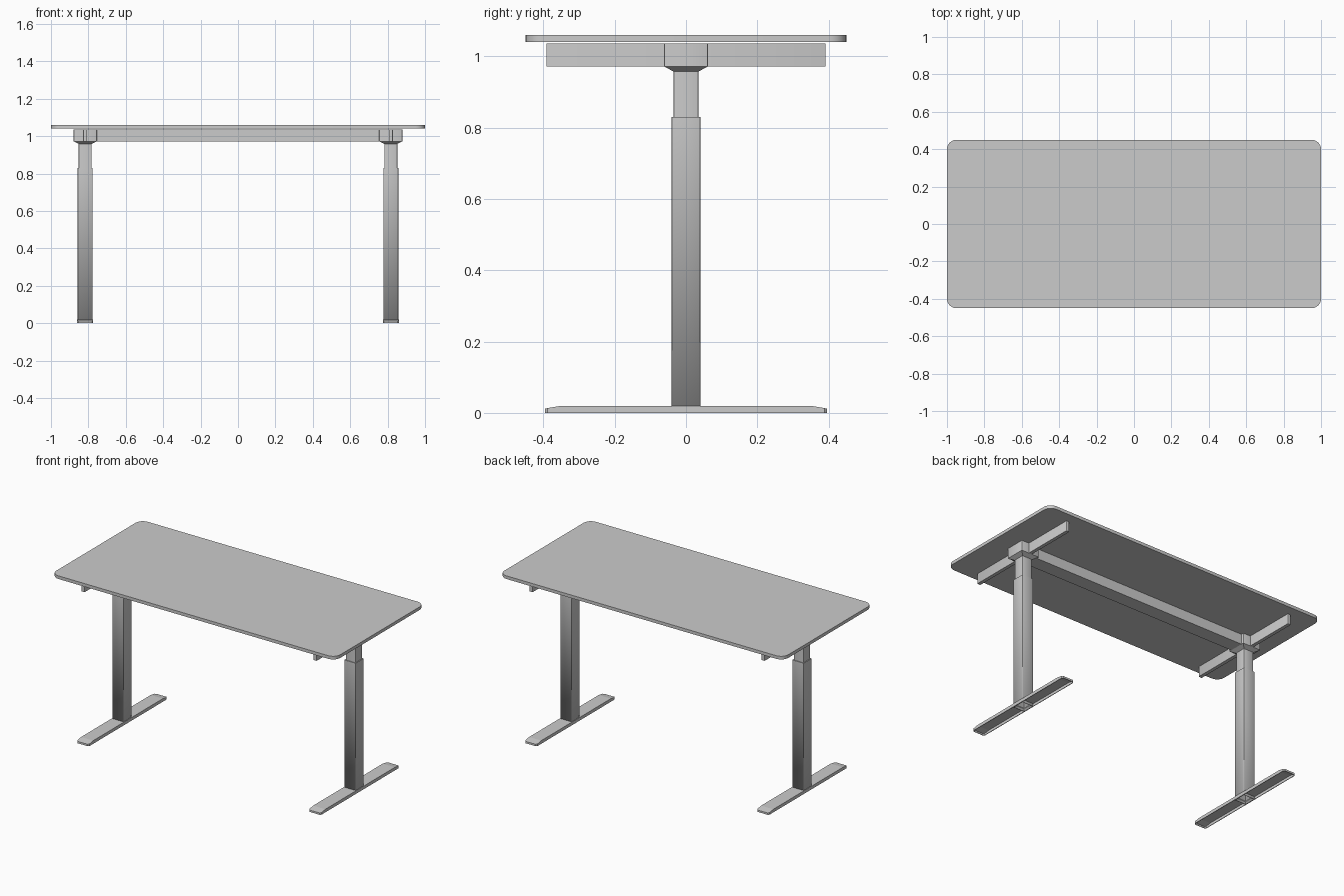
import bpy, bmesh

if "Cube" in bpy.data.objects:
    bpy.data.objects.remove(bpy.data.objects["Cube"])

LEG_X = 0.817


def finish(bm, name, smooth=True):
    bmesh.ops.recalc_face_normals(bm, faces=bm.faces)
    mesh = bpy.data.meshes.new(name)
    bm.to_mesh(mesh)
    bm.free()
    obj = bpy.data.objects.new(name, mesh)
    bpy.context.collection.objects.link(obj)
    if smooth:
        bpy.ops.object.select_all(action='DESELECT')
        bpy.context.view_layer.objects.active = obj
        obj.select_set(True)
        bpy.ops.object.shade_smooth_by_angle(angle=0.6)
    return obj


def box(name, x, y, z, radius=0.0, segments=2, open_bottom=False):
    """Box from (min, max) ranges, with rounded upright edges."""
    bm = bmesh.new()
    bmesh.ops.create_cube(bm, size=1)
    for v in bm.verts:
        v.co = [r[0] + (c + 0.5) * (r[1] - r[0]) for c, r in zip(v.co, (x, y, z))]
    if radius:
        upright = [e for e in bm.edges if abs(e.verts[0].co.z - e.verts[1].co.z) > 1e-4]
        bmesh.ops.bevel(bm, geom=upright, offset=radius, segments=segments,
                        profile=0.5, affect='EDGES')
    if open_bottom:
        low = [f for f in bm.faces if all(abs(v.co.z - z[0]) < 1e-5 for v in f.verts)]
        bmesh.ops.delete(bm, geom=low, context='FACES_ONLY')
    return finish(bm, name)


def shell(obj, thickness):
    mod = obj.modifiers.new("wall", 'SOLIDIFY')
    mod.thickness = thickness
    mod.offset = -1


def around(c, half):
    return (c - half, c + half)


def foot(name, cx):
    """Hollow foot: sloped top sheet with a hole for the column, walls down to the floor."""
    bm = bmesh.new()
    xs = (-0.043, -0.037, 0.037, 0.043)
    half_rows = [(0.037, 0.02, 1), (0.35, 0.02, 1), (0.388, 0.0135, 1), (0.396, 0.012, 0.82)]
    rows = [(-y, z, s) for y, z, s in reversed(half_rows)] + half_rows
    grid = [[bm.verts.new((cx + x * s, y, z)) for x in xs] for y, z, s in rows]
    mid = len(rows) // 2 - 1
    for j in range(len(rows) - 1):
        for i in range(3):
            if (j, i) != (mid, 1):
                bm.faces.new((grid[j][i], grid[j][i + 1], grid[j + 1][i + 1], grid[j + 1][i]))
    hole = {grid[j][i] for j in (mid, mid + 1) for i in (1, 2)}
    rim = [e for e in bm.edges if e.is_boundary and not set(e.verts) <= hole]
    new = bmesh.ops.extrude_edge_only(bm, edges=rim)["geom"]
    for v in new:
        if isinstance(v, bmesh.types.BMVert):
            v.co.z = 0
    obj = finish(bm, name, smooth=False)
    shell(obj, 0.004)


def hub_plate(name, cx):
    """Tapered plate under the hub."""
    bm = bmesh.new()
    bmesh.ops.create_cube(bm, size=2)
    for v in bm.verts:
        half = 0.062 if v.co.z > 0 else 0.035
        v.co = (cx + v.co.x * half, v.co.y * half, 0.972 if v.co.z > 0 else 0.958)
    finish(bm, name, smooth=False)


# Table top with rounded corners
box("table_top", (-1, 1), (-0.45, 0.45), (1.04, 1.06), radius=0.05, segments=6)

# Long beam between the hubs
box("long_beam", around(0, LEG_X - 0.06), around(0, 0.045), (0.972, 1.036))

# Two leg assemblies
for side, s in (("left", -1), ("right", 1)):
    cx = s * LEG_X
    foot(f"{side}_foot", cx)
    outer = box(f"{side}_outer_column", around(cx, 0.04), around(0, 0.04), (0, 0.83),
                radius=0.004, open_bottom=True)
    shell(outer, 0.003)
    box(f"{side}_inner_column", around(cx, 0.035), around(0, 0.035), (0.4, 0.965), radius=0.004)
    hub_plate(f"{side}_hub_plate", cx)
    box(f"{side}_hub", around(cx, 0.062), around(0, 0.062), (0.972, 1.036), radius=0.004)
    box(f"{side}_cross_rail", around(cx, 0.011), around(0, 0.392), (0.972, 1.036), radius=0.003)
